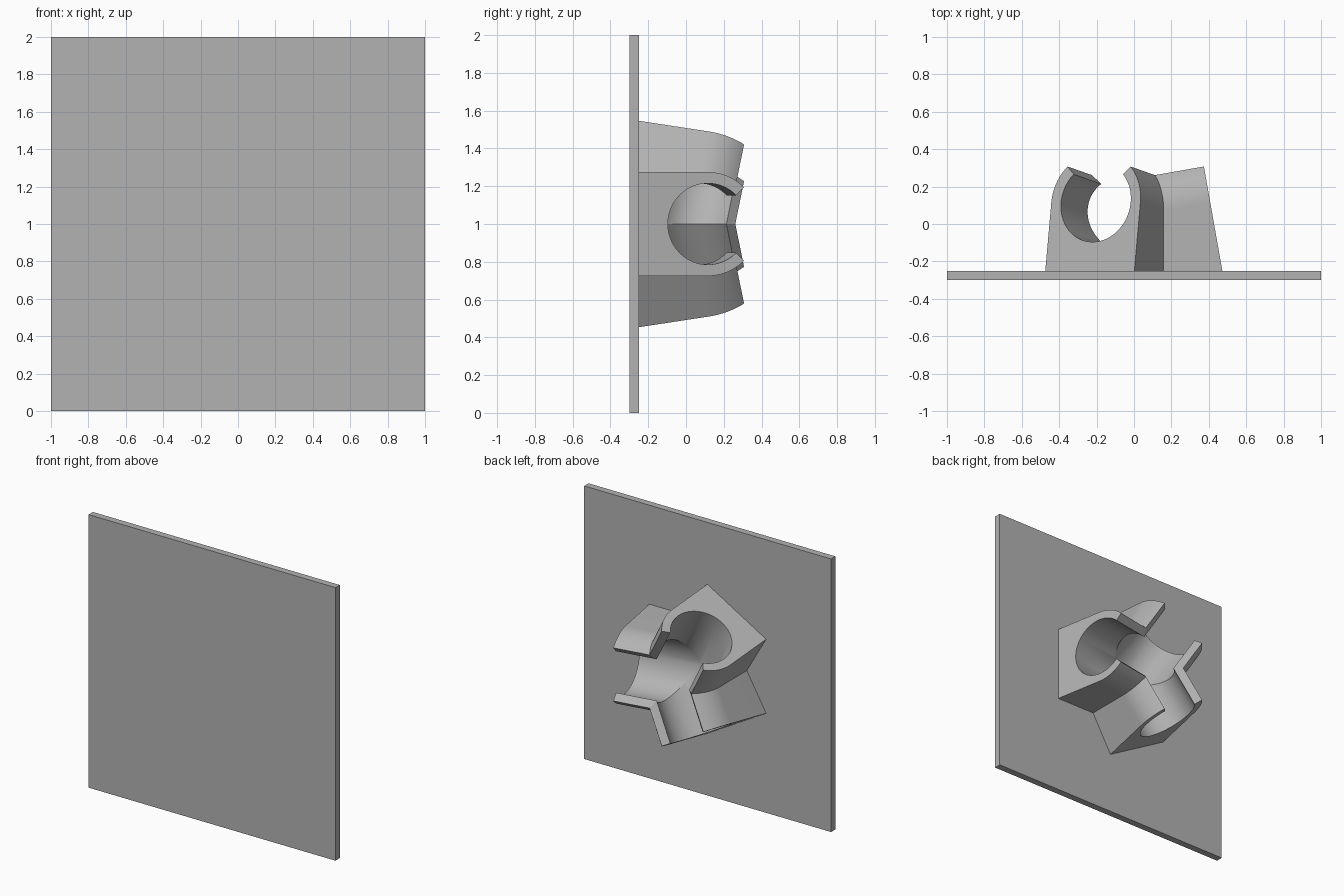
import bpy, bmesh
from math import sin, cos, radians, pi
from mathutils import Vector, Matrix

cube = bpy.data.objects.get("Cube")
if cube:
    bpy.data.objects.remove(cube, do_unlink=True)

grey = bpy.data.materials.new("plain_grey")
grey.use_nodes = True
colour = (0.45, 0.45, 0.45, 1)
grey.diffuse_color = colour
grey.node_tree.nodes["Principled BSDF"].inputs["Base Color"].default_value = colour


def add_object(name, bm, location):
    mesh = bpy.data.meshes.new(name)
    bm.to_mesh(mesh)
    bm.free()
    mesh.materials.append(grey)
    obj = bpy.data.objects.new(name, mesh)
    obj.location = location
    bpy.context.collection.objects.link(obj)
    return obj


# Square backing plate
bm = bmesh.new()
bmesh.ops.create_cube(bm, size=1, matrix=Matrix.Diagonal((2, 0.05, 2, 1)))
add_object("backing_plate", bm, (0, -0.275, 1))

# Clip cross-section: straight-sided foot, round shoulders, open-topped bore
OUTER, BORE, FOOT = 0.275, 0.215, 0.42
TILT, LENGTH, AXIS_Y = radians(10), 0.414, 0.044


def arc(radius, start, end, steps):
    angles = [radians(start + (end - start) * i / steps) for i in range(steps + 1)]
    return [(radius * cos(a), radius * sin(a)) for a in angles]


profile = ([(-OUTER, -FOOT), (OUTER, -FOOT)] + arc(OUTER, 0, 45, 12)
           + arc(BORE, 45, -225, 72) + arc(OUTER, 135, 180, 12))


def add_arm(bm, angle):
    """One tilted clip arm, mitred against its two neighbours."""
    def place(t, w, v):
        return Vector((t * cos(TILT) - v * sin(TILT),
                       AXIS_Y + t * sin(TILT) + v * cos(TILT), w))

    arm = bmesh.new()
    tip = [arm.verts.new(place(LENGTH, w, v)) for w, v in profile]
    root = [arm.verts.new(place(-0.2, w, v)) for w, v in profile]
    arm.faces.new(tip)
    for i in range(len(tip)):
        j = (i + 1) % len(tip)
        arm.faces.new((tip[j], tip[i], root[i], root[j]))

    # Trim at both mitre planes and just inside the plate
    cuts = [((0, 0, 0), (-sin(pi / 3), 0, side * cos(pi / 3))) for side in (-1, 1)]
    cuts.append(((0, -0.26, 0), (0, -1, 0)))
    for point, normal in cuts:
        bmesh.ops.bisect_plane(arm, geom=arm.verts[:] + arm.edges[:] + arm.faces[:],
                               plane_co=point, plane_no=normal, clear_outer=True)
    arm.transform(Matrix.Rotation(angle, 4, 'Y'))
    mesh = bpy.data.meshes.new("arm_piece")
    arm.to_mesh(mesh)
    arm.free()
    bm.from_mesh(mesh)
    bpy.data.meshes.remove(mesh)


# Three-way clip, its arms joined along the mitres
bm = bmesh.new()
for i in range(3):
    add_arm(bm, i * 2 * pi / 3)
bmesh.ops.remove_doubles(bm, verts=bm.verts, dist=0.0005)
bmesh.ops.recalc_face_normals(bm, faces=bm.faces)
clip = add_object("three_way_clip", bm, (0, 0, 1))

bpy.ops.object.select_all(action='DESELECT')
clip.select_set(True)
bpy.context.view_layer.objects.active = clip
bpy.ops.object.shade_smooth_by_angle(angle=radians(20))
